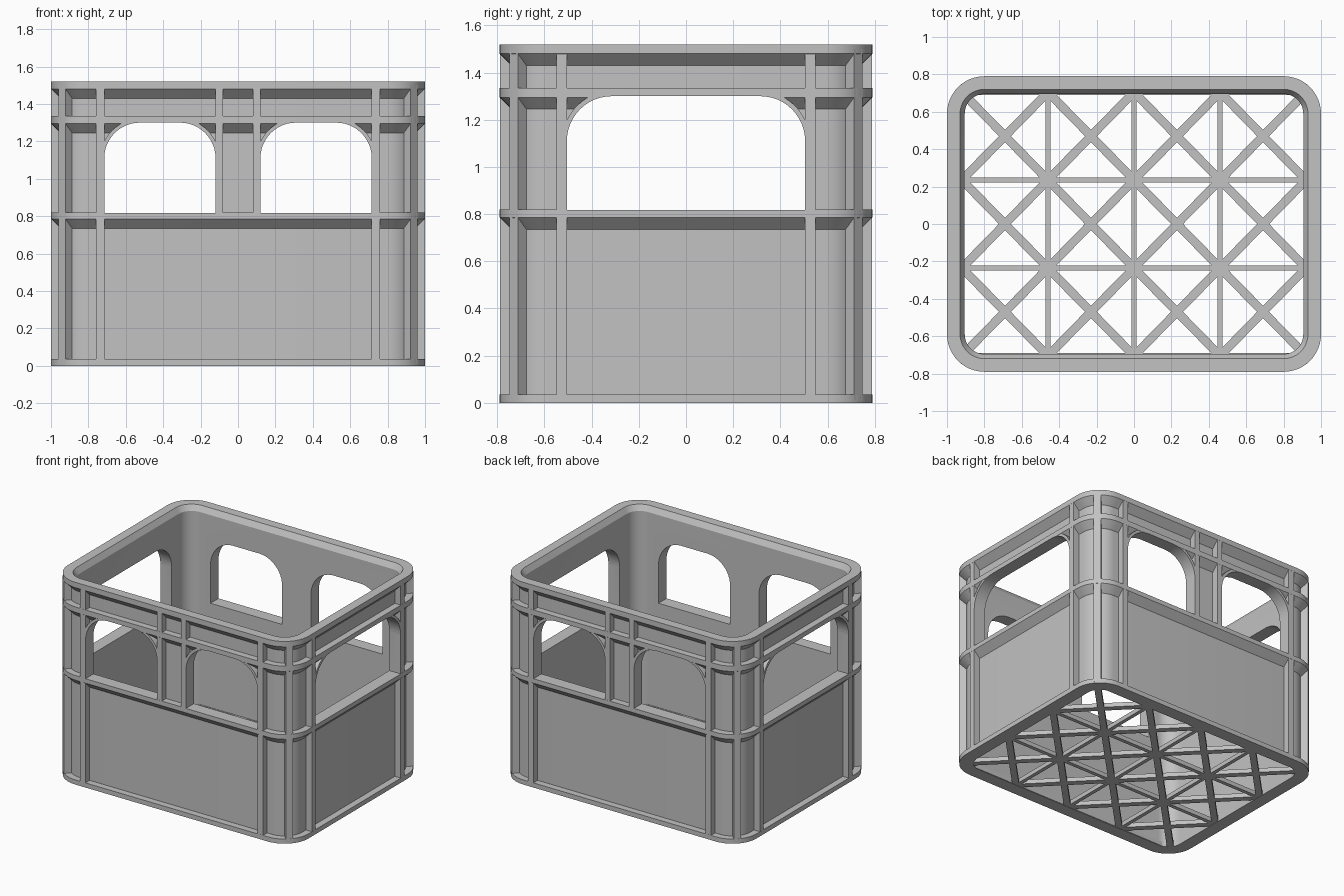
import bpy, bmesh, math
from mathutils import Matrix, Vector

cube = bpy.data.objects.get("Cube")
if cube:
    bpy.data.objects.remove(cube)

HX, HY, R = 1.0, 0.79, 0.2      # half sizes and corner radius
RECESS, WALL = 0.05, 0.095      # panel depth and full wall depth
SILL, HEAD, ARCH = 0.818, 1.30, 0.19
RIB = 0.045

grey = bpy.data.materials.new("crate grey")
grey.use_nodes = True
grey.diffuse_color = (0.54, 0.54, 0.54, 1)
grey.node_tree.nodes["Principled BSDF"].inputs["Base Color"].default_value = grey.diffuse_color


def finish(name, bm):
    bmesh.ops.recalc_face_normals(bm, faces=bm.faces)
    mesh = bpy.data.meshes.new(name)
    bm.to_mesh(mesh)
    bm.free()
    mesh.materials.append(grey)
    obj = bpy.data.objects.new(name, mesh)
    bpy.context.collection.objects.link(obj)
    return obj


def activate(obj):
    bpy.ops.object.select_all(action='DESELECT')
    obj.select_set(True)
    bpy.context.view_layer.objects.active = obj


def smooth(obj):
    activate(obj)
    bpy.ops.object.shade_smooth_by_angle(angle=math.radians(30))


def prism(bm, points, axis, near, far):
    """Extrude an outline (u, z) along x or y."""
    def place(u, w, z):
        return (u, w, z) if axis == 'y' else (w, u, z)
    a = [bm.verts.new(place(u, near, z)) for u, z in points]
    b = [bm.verts.new(place(u, far, z)) for u, z in points]
    bm.faces.new(a)
    bm.faces.new(b[::-1])
    for i in range(len(a)):
        j = (i + 1) % len(a)
        bm.faces.new((a[i], b[i], b[j], a[j]))


def arc(cu, cz, r, start, end, n=12):
    angles = [math.radians(start + (end - start) * i / n) for i in range(n + 1)]
    return [(cu + r * math.cos(t), cz + r * math.sin(t)) for t in angles]


# Wall: cross-section (depth from outside, height) swept round the plan
profile = [(0, 0), (0, 0.035), (RECESS, 0.035)]
for low, high in ((0.785, 0.82), (1.295, 1.335), (1.48, 1.52)):
    profile += [(RECESS, low - RECESS), (0, low), (0, high)]
    if high < 1.5:
        profile.append((RECESS, high))
profile += [(0.07, 1.52), (WALL, 1.48), (WALL, 0)]

bm = bmesh.new()
rings = []
for k, (sx, sy) in enumerate(((1, 1), (-1, 1), (-1, -1), (1, -1))):
    centre = Vector((sx * (HX - R), sy * (HY - R), 0))
    for i in range(13):
        t = math.radians(90 * k + 90 * i / 12)
        out = Vector((math.cos(t), math.sin(t), 0))
        rings.append([bm.verts.new(centre + out * (R - d) + Vector((0, 0, z)))
                      for d, z in profile])
for i, ring in enumerate(rings):
    after = rings[(i + 1) % len(rings)]
    for j in range(len(profile)):
        k = (j + 1) % len(profile)
        bm.faces.new((ring[j], after[j], after[k], ring[k]))
wall = finish("crate_wall", bm)

# Hand openings: (axis, from, to), each cut through both opposite walls
openings = [('y', -0.715, -0.12), ('y', 0.12, 0.715), ('x', -0.505, 0.505)]
for axis, u0, u1 in openings:
    bm = bmesh.new()
    outline = [(u0, SILL), (u1, SILL)]
    outline += arc(u1 - ARCH, HEAD - ARCH, ARCH, 0, 90)
    outline += arc(u0 + ARCH, HEAD - ARCH, ARCH, 90, 180)
    prism(bm, outline, axis, -1.2, 1.2)
    cutter = finish("opening_cutter", bm)
    cutter.hide_render = True
    cut = wall.modifiers.new("opening", 'BOOLEAN')
    cut.operation = 'DIFFERENCE'
    cut.solver = 'EXACT'
    cut.object = cutter
    activate(wall)
    bpy.ops.object.modifier_apply(modifier=cut.name)
    bpy.data.objects.remove(cutter)
smooth(wall)

# Arch lips round the upper corners of the openings
bm = bmesh.new()
for axis, u0, u1 in openings:
    face = HY if axis == 'y' else HX
    for side in (-1, 1):
        for cu, a, b in ((u1 - ARCH, 0, 90), (u0 + ARCH, 90, 180)):
            lip = arc(cu, HEAD - ARCH, ARCH, a, b)
            lip += arc(cu, HEAD - ARCH, ARCH + 0.02, b, a)
            prism(bm, lip, axis, side * (face - 0.001), side * (face - RECESS))
smooth(finish("opening_lips", bm))

# Upright ribs on the four walls
bm = bmesh.new()
uprights = [('y', 0.7375, 0.01), ('y', 0.1, 0.81), ('x', 0.5275, 0.01)]
for axis, u, z0 in uprights:
    half = RIB / 2 if z0 < 0.5 else 0.02
    face = HY if axis == 'y' else HX
    for side in (-1, 1):
        for c in (-u, u):
            box = [(c - half, z0), (c + half, z0), (c + half, 1.5), (c - half, 1.5)]
            prism(bm, box, axis, side * (face - 0.0005), side * (face - RECESS - 0.01))
finish("wall_ribs", bm)

# Diagonal rib on each rounded corner
bm = bmesh.new()
for k, (sx, sy) in enumerate(((1, 1), (-1, 1), (-1, -1), (1, -1))):
    place = (Matrix.Translation((sx * (HX - R), sy * (HY - R), 0.755))
             @ Matrix.Rotation(math.radians(45 + 90 * k), 4, 'Z')
             @ Matrix.Translation((R - 0.031, 0, 0))
             @ Matrix.Diagonal((0.06, 0.05, 1.49, 1)))
    bmesh.ops.create_cube(bm, size=1, matrix=place)
finish("corner_ribs", bm)

# Floor lattice: each cell is a cross with four triangular holes
bm = bmesh.new()
CX, CY = 0.23, 0.235
edge, apex = 0.94, 0.14
for col in range(4):
    for row in range(3):
        centre = Vector(((col - 1.5) * 2 * CX, (row - 1) * 2 * CY, 0.002))
        for quarter in range(4):
            turn = Matrix.Rotation(math.radians(90 * quarter), 3, 'Z')

            def point(x, y):
                p = turn @ Vector((x, y, 0))
                return bm.verts.new(centre + Vector((p.x * CX, p.y * CY, 0)))
            outer = [point(0, 0), point(1, 1), point(-1, 1)]
            span = edge - apex
            inner = [point(0, apex), point(span, edge), point(-span, edge)]
            for i in range(3):
                j = (i + 1) % 3
                bm.faces.new((outer[i], outer[j], inner[j], inner[i]))
bmesh.ops.remove_doubles(bm, verts=bm.verts, dist=0.0005)
top = bmesh.ops.extrude_face_region(bm, geom=bm.faces[:], use_keep_orig=True)
raised = [v for v in top["geom"] if isinstance(v, bmesh.types.BMVert)]
bmesh.ops.translate(bm, verts=raised, vec=(0, 0, 0.032))
finish("floor_lattice", bm)
